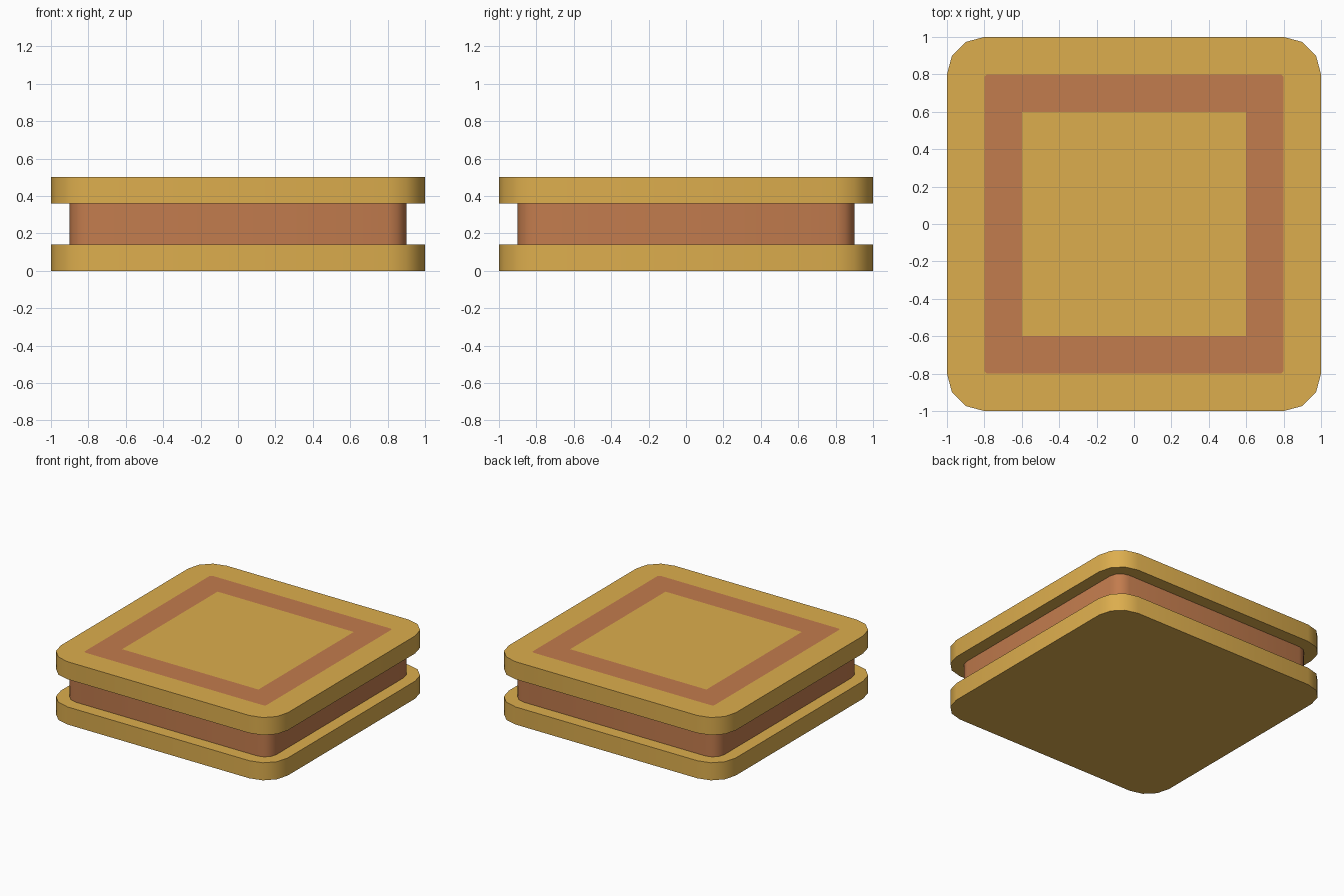
import bpy, bmesh
from math import sin, cos, pi, radians

if "Cube" in bpy.data.objects:
    bpy.data.objects.remove(bpy.data.objects["Cube"])

SEG = 3  # segments per rounded corner


def material(name, rgb):
    m = bpy.data.materials.new(name)
    m.diffuse_color = (*rgb, 1)
    m.use_nodes = True
    m.node_tree.nodes["Principled BSDF"].inputs["Base Color"].default_value = m.diffuse_color
    return m


gold = material("gold", (0.72, 0.42, 0.075))
copper = material("copper", (0.54, 0.2, 0.075))


def loop(bm, half, radius, z):
    """Counter-clockwise rounded square; radius 0 gives four plain corners."""
    steps = SEG if radius else 0
    c = half - radius
    verts = []
    for k, (sx, sy) in enumerate([(1, 1), (-1, 1), (-1, -1), (1, -1)]):
        for i in range(steps + 1):
            a = k * pi / 2 + (i * pi / 2 / steps if steps else 0)
            verts.append(bm.verts.new((sx * c + radius * cos(a), sy * c + radius * sin(a), z)))
    return verts


def bridge(bm, a, b):
    n = len(a)
    for i in range(n):
        j = (i + 1) % n
        bm.faces.new((a[i], a[j], b[j], b[i]))


def finish(bm, name, mats):
    me = bpy.data.meshes.new(name)
    bm.to_mesh(me)
    bm.free()
    for m in mats:
        me.materials.append(m)
    ob = bpy.data.objects.new(name, me)
    bpy.context.collection.objects.link(ob)
    me.shade_smooth()
    me.set_sharp_from_angle(angle=radians(40))
    return ob


def slab(name, half, radius, z0, z1, mat, caps=True, inlay=None):
    bm = bmesh.new()
    low, high = loop(bm, half, radius, z0), loop(bm, half, radius, z1)
    bridge(bm, low, high)
    if caps:
        bm.faces.new(low[::-1])
    if inlay:
        # Flush coloured frame set into the top face
        outer, inner = loop(bm, 0.8, 0.02, z1), loop(bm, 0.6, 0, z1)
        bridge(bm, high, outer)
        n = SEG + 1
        for k in range(4):
            side = [outer[(k * n + i) % (4 * n)] for i in range(n + 1)]
            f = bm.faces.new(side + [inner[(k + 1) % 4], inner[k]])
            f.material_index = 1
        bm.faces.new(inner)
    elif caps:
        bm.faces.new(high)
    return finish(bm, name, [mat] + ([inlay] if inlay else []))


# Two wide plates with a narrower core between them
slab("bottom_plate", 1.0, 0.2, 0.0, 0.14, gold)
slab("core", 0.9, 0.1, 0.14, 0.36, copper, caps=False)
slab("top_plate", 1.0, 0.2, 0.36, 0.5, gold, inlay=copper)
